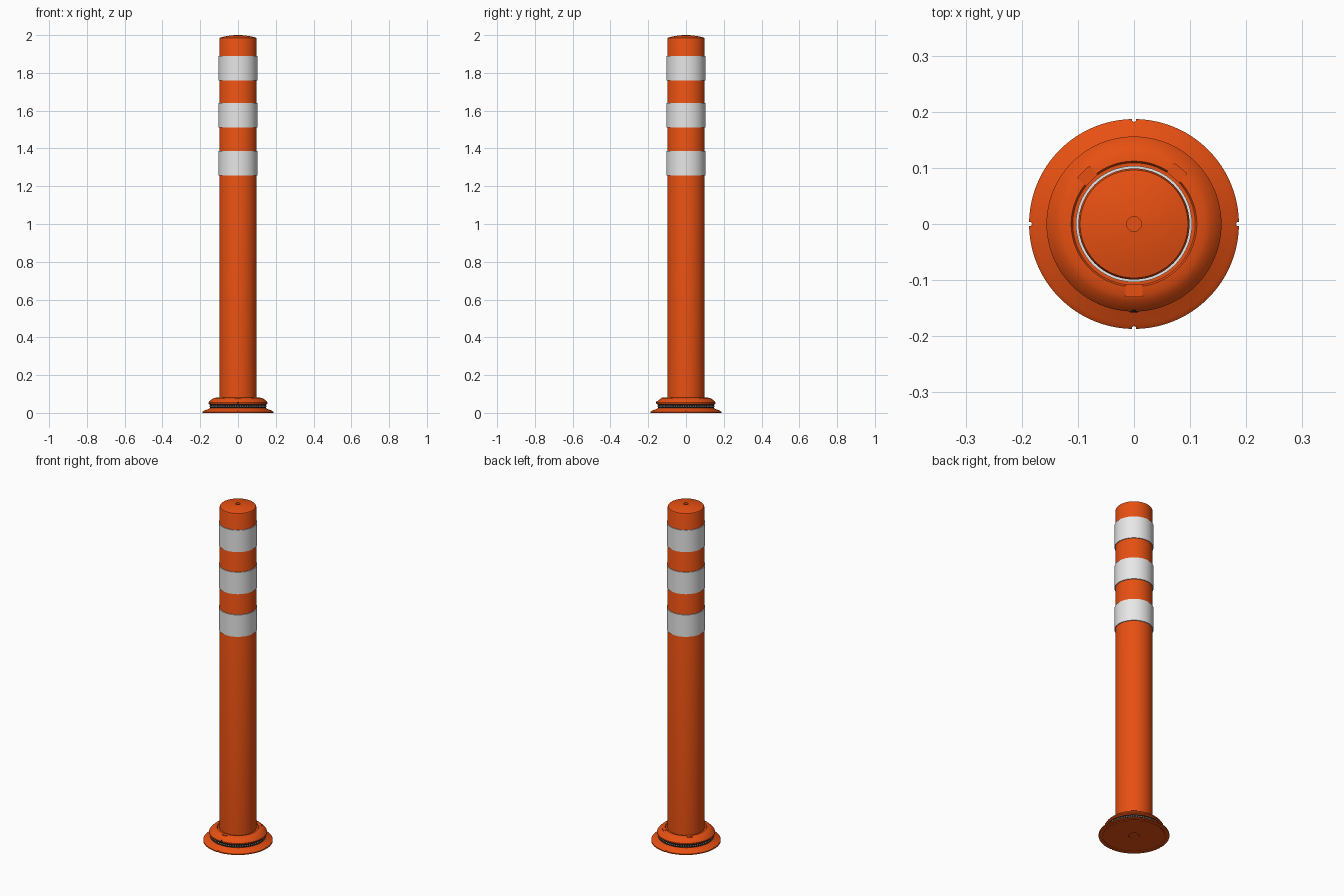
import bpy, bmesh, math
from mathutils import Matrix, Vector

cube = bpy.data.objects.get("Cube")
if cube:
    bpy.data.objects.remove(cube, do_unlink=True)


def material(name, color):
    m = bpy.data.materials.new(name)
    m.use_nodes = True
    m.diffuse_color = (*color, 1)
    m.node_tree.nodes["Principled BSDF"].inputs["Base Color"].default_value = (*color, 1)
    return m


ORANGE = material("safety orange", (0.8, 0.08, 0.006))
WHITE = material("reflective white", (0.8, 0.8, 0.8))
DARK = material("dark rubber", (0.012, 0.012, 0.012))


def finish(name, bm, mat, smooth=True):
    bmesh.ops.recalc_face_normals(bm, faces=bm.faces)
    mesh = bpy.data.meshes.new(name)
    bm.to_mesh(mesh)
    bm.free()
    mesh.materials.append(mat)
    ob = bpy.data.objects.new(name, mesh)
    bpy.context.collection.objects.link(ob)
    if smooth:
        bpy.ops.object.select_all(action='DESELECT')
        ob.select_set(True)
        bpy.context.view_layer.objects.active = ob
        bpy.ops.object.shade_smooth_by_angle(angle=math.radians(30))
    return ob


def lathe(name, profile, mat, closed=False, steps=96):
    """Spin a list of (radius, height) points around the z axis."""
    bm = bmesh.new()
    verts = [bm.verts.new((r, 0, z)) for r, z in profile]
    pairs = list(zip(verts, verts[1:])) + ([(verts[-1], verts[0])] if closed else [])
    edges = [bm.edges.new(p) for p in pairs]
    bmesh.ops.spin(bm, geom=verts + edges, cent=(0, 0, 0), axis=(0, 0, 1),
                   angle=math.tau, steps=steps)
    bmesh.ops.remove_doubles(bm, verts=bm.verts, dist=0.00001)
    return finish(name, bm, mat)


def polar(angle, radius, z):
    a = math.radians(angle)
    return Matrix.Translation(Vector((radius * math.cos(a), radius * math.sin(a), z))) \
        @ Matrix.Rotation(a, 4, 'Z')


# Post with a gently domed cap and a small hole in the centre
lathe("post", [(0, 0.03), (0.099, 0.03), (0.099, 1.978), (0.096, 1.986),
               (0.07, 1.993), (0.04, 1.998), (0.013, 2.0), (0.013, 1.988),
               (0, 1.988)], ORANGE)

# Three reflective sleeves
for i, z in enumerate((1.257, 1.51, 1.76)):
    lathe(f"reflective_band_{i + 1}", [(0.0985, z), (0.1035, z), (0.1035, z + 0.13),
                                       (0.0985, z + 0.13)], WHITE, closed=True)

# Base flange with a recessed ring and socket underneath
flange = lathe("base_flange", [(0, 0.006), (0.03, 0.006), (0.03, 0), (0.163, 0),
                               (0.163, 0.003), (0.168, 0.003), (0.168, 0),
                               (0.187, 0), (0.187, 0.006), (0.178, 0.013),
                               (0.157, 0.02), (0.15, 0.026), (0, 0.026)], ORANGE)

# Small alignment notches at the flange rim
bm = bmesh.new()
for angle in range(0, 360, 90):
    bmesh.ops.create_cone(bm, cap_ends=True, segments=12, radius1=0.004, radius2=0.004,
                          depth=0.06, matrix=polar(angle, 0.186, 0.01))
cutter = finish("notch_cutter", bm, ORANGE, False)
cutter.hide_render = True
cutter.hide_set(True)
cut = flange.modifiers.new("notches", 'BOOLEAN')
cut.operation = 'DIFFERENCE'
cut.object = cutter

# Dark waist with a row of reflective beads
lathe("waist_ring", [(0.09, 0.022), (0.148, 0.022), (0.148, 0.05), (0.09, 0.05)],
      DARK, closed=True)
bm = bmesh.new()
for i in range(72):
    bmesh.ops.create_uvsphere(bm, u_segments=8, v_segments=6, radius=0.0035,
                              matrix=polar(i * 5, 0.148, 0.035))
finish("reflector_beads", bm, WHITE)

# Upper collar, bevelled, with a step around the post
lathe("base_collar", [(0.099, 0.044), (0.15, 0.044), (0.156, 0.048), (0.156, 0.054),
                      (0.15, 0.062), (0.138, 0.073), (0.127, 0.079), (0.112, 0.081),
                      (0.109, 0.076), (0.099, 0.076)], ORANGE, closed=True)

# Locking tabs on the collar
bm = bmesh.new()
for angle in (-90, 50, 134):
    size = Matrix.Diagonal((0.022, 0.03, 0.012, 1))
    bmesh.ops.create_cube(bm, size=1, matrix=polar(angle, 0.119, 0.0755) @ size)
finish("locking_tabs", bm, ORANGE, False)

# Arrow mark on the front of the collar
bm = bmesh.new()
bmesh.ops.create_cone(bm, cap_ends=True, segments=3, radius1=0.008, radius2=0.008, depth=0.004,
                      matrix=Matrix.Translation((0, -0.1555, 0.053))
                      @ Matrix.Rotation(math.pi / 2, 4, 'X'))
finish("alignment_arrow", bm, DARK, False)
